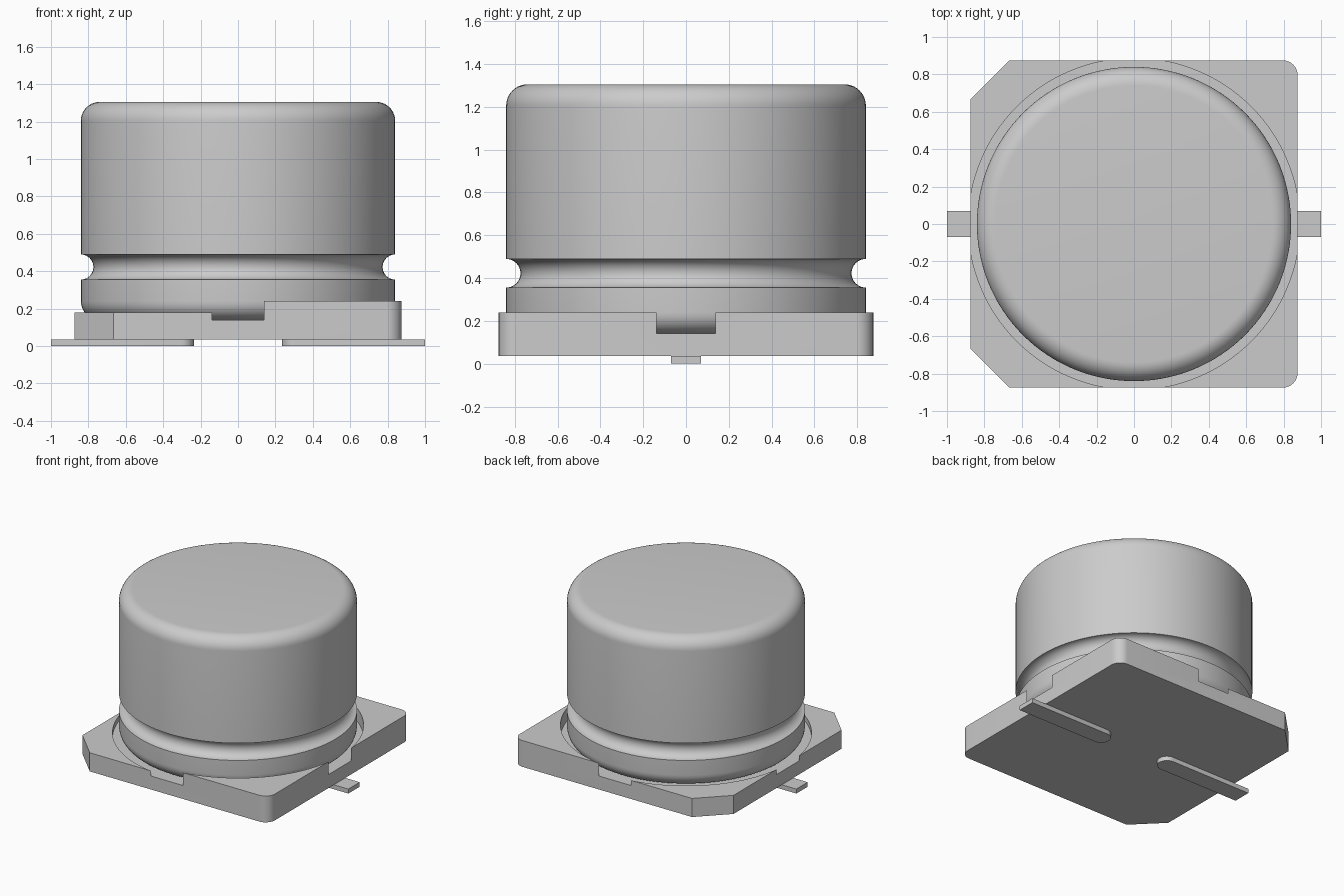
import bpy, bmesh
from math import cos, sin, pi, radians

cube = bpy.data.objects.get("Cube")
if cube:
    bpy.data.objects.remove(cube, do_unlink=True)

grey = bpy.data.materials.new("light_grey")
grey.use_nodes = True
colour = (0.6, 0.6, 0.6, 1)
grey.diffuse_color = colour
grey.node_tree.nodes["Principled BSDF"].inputs["Base Color"].default_value = colour


def arc(cx, cy, r, start, end, steps):
    """Points along a circular arc, angles in degrees."""
    angles = [radians(start + (end - start) * i / steps) for i in range(steps + 1)]
    return [(cx + r * cos(a), cy + r * sin(a)) for a in angles]


def finish(name, bm):
    bmesh.ops.recalc_face_normals(bm, faces=bm.faces[:])
    mesh = bpy.data.meshes.new(name)
    bm.to_mesh(mesh)
    bm.free()
    mesh.materials.append(grey)
    obj = bpy.data.objects.new(name, mesh)
    bpy.context.collection.objects.link(obj)
    return obj


def prism(name, outline, z0, z1):
    bm = bmesh.new()
    face = bm.faces.new([bm.verts.new((x, y, z0)) for x, y in outline])
    new = bmesh.ops.extrude_face_region(bm, geom=[face])["geom"]
    verts = [g for g in new if isinstance(g, bmesh.types.BMVert)]
    bmesh.ops.translate(bm, verts=verts, vec=(0, 0, z1 - z0))
    return finish(name, bm)


def lathe(name, profile, steps):
    """Spin a closed (radius, z) profile that starts and ends on the axis."""
    bm = bmesh.new()
    verts = [bm.verts.new((r, 0, z)) for r, z in profile]
    edges = [bm.edges.new(pair) for pair in zip(verts, verts[1:])]
    bmesh.ops.spin(bm, geom=verts + edges, cent=(0, 0, 0), axis=(0, 0, 1),
                   angle=2 * pi, steps=steps)
    bmesh.ops.remove_doubles(bm, verts=bm.verts[:], dist=0.0001)
    return finish(name, bm)


def cut(obj, cutter):
    """Subtract the cutter, then discard it."""
    cutter.hide_render = True
    mod = obj.modifiers.new("cut", 'BOOLEAN')
    mod.operation = 'DIFFERENCE'
    mod.solver = 'EXACT'
    mod.object = cutter
    select(obj)
    bpy.ops.object.modifier_apply(modifier=mod.name)
    bpy.data.objects.remove(cutter, do_unlink=True)


def select(obj):
    bpy.ops.object.select_all(action='DESELECT')
    obj.select_set(True)
    bpy.context.view_layer.objects.active = obj


def smooth(obj):
    select(obj)
    bpy.ops.object.shade_smooth_by_angle(angle=radians(30))


# Base plate: two rounded corners at +x, two chamfered corners at -x
half, chamfer, corner = 0.875, 0.665, 0.08
inner = half - corner
outline = (arc(inner, -inner, corner, -90, 0, 8) + arc(inner, inner, corner, 0, 90, 8)
           + [(-chamfer, half), (-half, chamfer), (-half, -chamfer), (-chamfer, -half)])
base = prism("base_plate", outline, 0.035, 0.24)

# Round seat breaking through the sides, and the lower half at -x
cut(base, prism("seat_cutter", arc(0, 0, 0.886, 0, 360, 128)[:-1], 0.14, 0.5))
cut(base, prism("step_cutter", [(-1, -1), (0, -1), (0, 1), (-1, 1)], 0.18, 0.6))
smooth(base)

# Can body with rounded rims and a crimped groove
radius, rim, bottom, top = 0.84, 0.1, 0.14, 1.305
profile = ([(0, bottom)]
           + arc(radius - rim, bottom + rim, rim, -90, 0, 10)
           + arc(radius, 0.4225, 0.067, 270, 90, 16)
           + arc(radius - rim, top - rim, rim, 0, 90, 10)
           + [(0, top)])
smooth(lathe("can_body", profile, 128))

# Flat leads with rounded inner ends
for side, name in ((1, "left_lead"), (-1, "right_lead")):
    tab = arc(0.305, 0, 0.07, 90, 270, 16) + [(1, -0.07), (1, 0.07)]
    smooth(prism(name, [(side * x, y) for x, y in tab], 0, 0.035))
